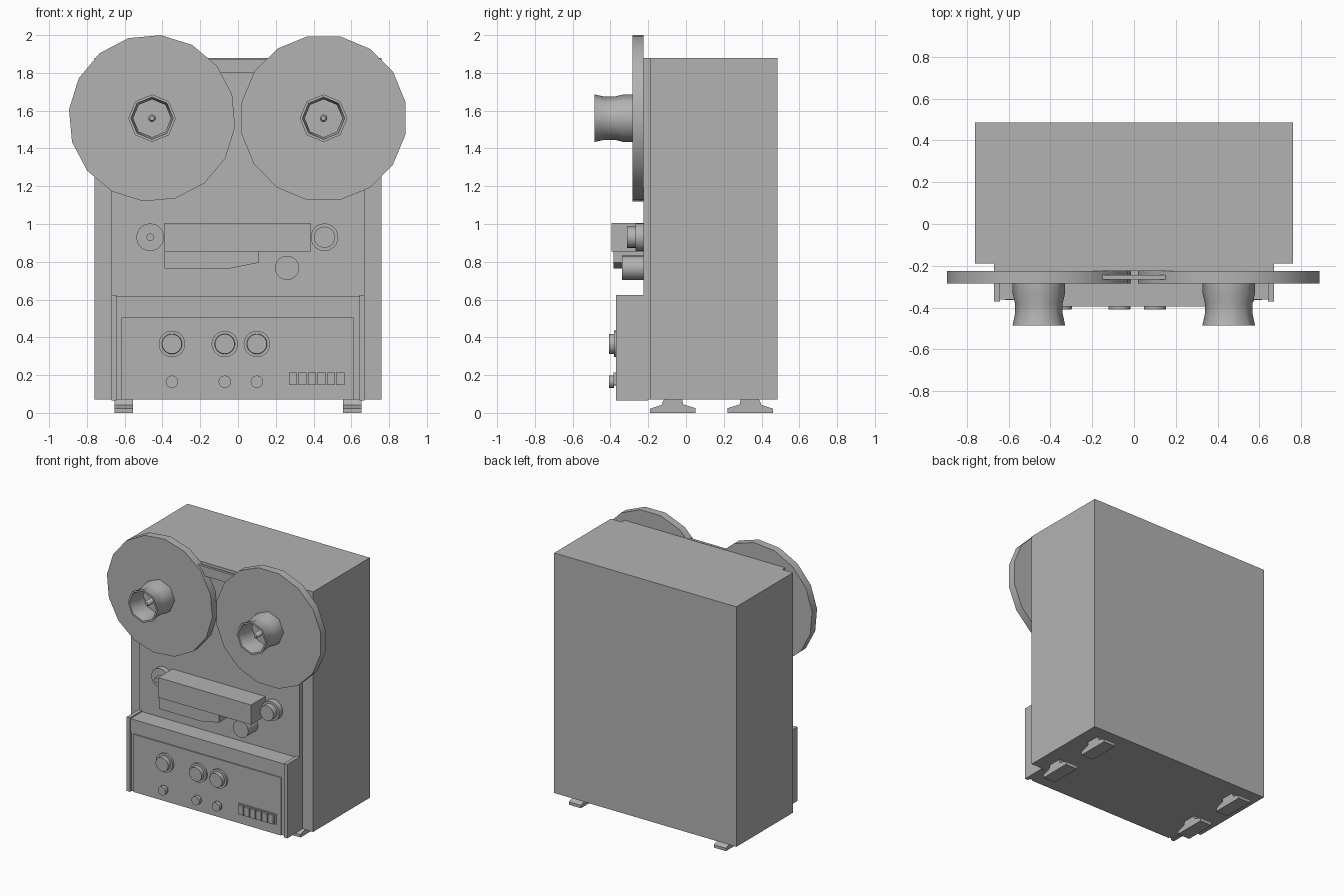
import bpy, bmesh, math

cube = bpy.data.objects.get("Cube")
if cube:
    bpy.data.objects.remove(cube, do_unlink=True)

grey = bpy.data.materials.new("plain_grey")
grey.use_nodes = True
COLOUR = (0.45, 0.45, 0.45, 1)
grey.diffuse_color = COLOUR
grey.node_tree.nodes["Principled BSDF"].inputs["Base Color"].default_value = COLOUR


def finish(name, bm, smooth=False):
    bmesh.ops.recalc_face_normals(bm, faces=bm.faces[:])
    mesh = bpy.data.meshes.new(name)
    bm.to_mesh(mesh)
    bm.free()
    mesh.materials.append(grey)
    ob = bpy.data.objects.new(name, mesh)
    bpy.context.collection.objects.link(ob)
    if smooth:
        bpy.ops.object.select_all(action='DESELECT')
        ob.select_set(True)
        bpy.context.view_layer.objects.active = ob
        bpy.ops.object.shade_smooth_by_angle(angle=math.radians(50))
    return ob


def box(name, x, y, z):
    bm = bmesh.new()
    bmesh.ops.create_cube(bm, size=1)
    for v in bm.verts:
        for i, (lo, hi) in enumerate((x, y, z)):
            v.co[i] = lo if v.co[i] < 0 else hi
    return finish(name, bm)


def prism(name, points, offset):
    """Extrude a closed outline of 3D points along an offset."""
    bm = bmesh.new()
    face = bm.faces.new([bm.verts.new(p) for p in points])
    grown = bmesh.ops.extrude_face_region(bm, geom=[face])
    moved = [g for g in grown["geom"] if isinstance(g, bmesh.types.BMVert)]
    bmesh.ops.translate(bm, verts=moved, vec=offset)
    return finish(name, bm)


def turned(name, x, z, profile, sides=24, start=0):
    """Turn a (radius, y) profile about a front-to-back axis, capping both ends."""
    bm = bmesh.new()
    rings = []
    for r, y in profile:
        angles = [math.radians(start) + math.tau * i / sides for i in range(sides)]
        rings.append([bm.verts.new((x + r * math.cos(a), y, z + r * math.sin(a))) for a in angles])
    for a, b in zip(rings, rings[1:]):
        for i in range(sides):
            j = (i + 1) % sides
            bm.faces.new((a[i], a[j], b[j], b[i]))
    bm.faces.new(rings[0])
    bm.faces.new(rings[-1])
    return finish(name, bm, smooth=True)


FACE = -0.225   # front of the deck panel

# Cabinet and deck panel
box("cabinet", (-0.76, 0.76), (-0.19, 0.485), (0.07, 1.88))
box("deck_panel", (-0.67, 0.67), (FACE, -0.18), (0.07, 1.88))
box("top_bar", (-0.2, 0.2), (-0.265, -0.245), (1.80, 1.87))

# Reels with hollow hubs and spindles
for side, x, turn in (("right", -0.455, 84), ("left", 0.453, 78.5)):
    turned(side + "_reel", x, 1.56, [(0.442, FACE), (0.442, -0.284)], 16, turn)
    turned(side + "_reel_hub", x, 1.56,
           [(0.126, -0.28), (0.126, -0.33), (0.114, -0.38), (0.114, -0.43),
            (0.126, -0.485), (0.112, -0.485), (0.1, -0.42), (0.1, -0.34)], 8, 90)
    turned(side + "_spindle", x, 1.56, [(0.02, -0.33), (0.02, -0.43), (0.012, -0.44)], 12)

# Head cover and its lower lip
box("head_cover", (-0.39, 0.385), (-0.395, FACE), (0.855, 1.005))
lip = [(-0.39, 0.86), (-0.39, 0.765), (-0.04, 0.765), (0.11, 0.795), (0.11, 0.86)]
prism("head_cover_lip", [(x, -0.385, z) for x, z in lip], (0, 0.16, 0))

# Tape guides and capstan
turned("right_guide", -0.465, 0.93, [(0.073, FACE), (0.073, -0.265)])
turned("right_guide_pin", -0.465, 0.93, [(0.02, -0.26), (0.02, -0.31)], 12)
turned("left_guide", 0.458, 0.93,
       [(0.073, FACE), (0.073, -0.268), (0.056, -0.268), (0.056, -0.312)])
turned("capstan", 0.26, 0.768, [(0.064, FACE), (0.064, -0.34)])

# Control box with side cheeks and raised front plate
box("control_box", (-0.65, 0.65), (-0.355, -0.2), (0.07, 0.615))
for s in (-1, 1):
    box("control_cheek", tuple(sorted((s * 0.642, s * 0.67))), (-0.37, -0.2), (0.066, 0.624))
box("control_header", (-0.642, 0.642), (-0.362, -0.35), (0.517, 0.615))
box("control_plate", (-0.617, 0.612), (-0.364, -0.35), (0.07, 0.505))

# Knobs: large above, small below
for x in (-0.35, -0.07, 0.10):
    turned("large_knob", x, 0.365,
           [(0.07, -0.36), (0.07, -0.38), (0.054, -0.38), (0.052, -0.408)])
    turned("small_knob", x, 0.165,
           [(0.02, -0.36), (0.02, -0.382), (0.033, -0.382), (0.033, -0.408)], 16)

# Row of push buttons
box("button_frame", (0.263, 0.575), (-0.37, -0.36), (0.14, 0.222))
for i in range(6):
    x = 0.27 + i * 0.05
    box("push_button", (x, x + 0.043), (-0.385, -0.365), (0.148, 0.215))

# Feet, front pair and mirrored rear pair
foot = [(-0.12, 0), (0.12, 0), (0.12, 0.022), (0.06, 0.042), (0.045, 0.075),
        (-0.05, 0.075), (-0.055, 0.045), (-0.12, 0.025)]
for x in (-0.655, 0.555):
    for name, centre, flip in (("front_foot", -0.07, -1), ("rear_foot", 0.34, 1)):
        prism(name, [(x, centre + flip * y, z) for y, z in foot], (0.1, 0, 0))
